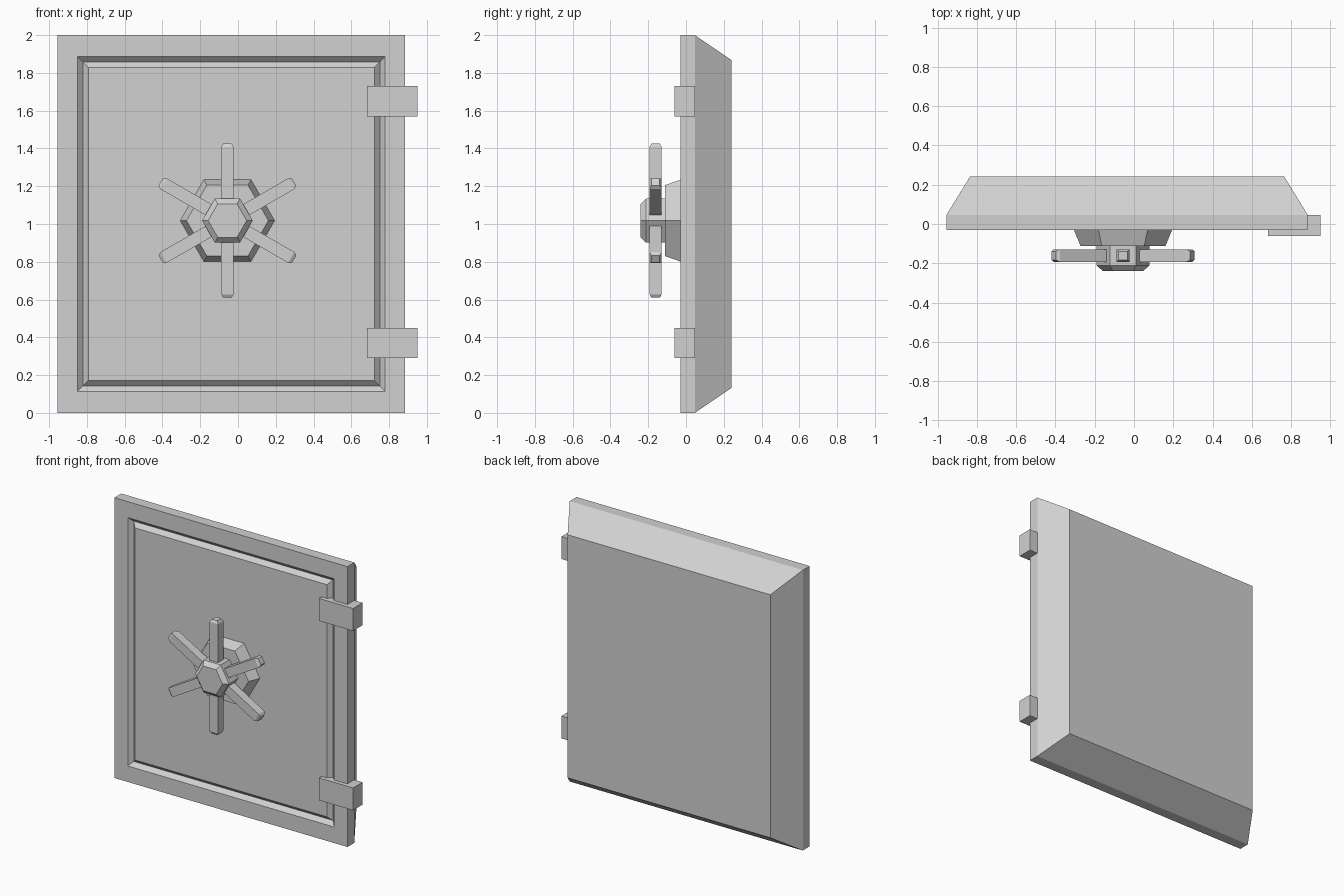
import bpy, bmesh, math
from mathutils import Vector, Matrix

cube = bpy.data.objects.get("Cube")
if cube:
    bpy.data.objects.remove(cube, do_unlink=True)

GREY = (0.64, 0.64, 0.64, 1)
steel = bpy.data.materials.new("grey steel")
steel.use_nodes = True
steel.diffuse_color = GREY
steel.node_tree.nodes["Principled BSDF"].inputs["Base Color"].default_value = GREY


def rect(half_x, half_z, y):
    """Rectangular cross-section facing the front."""
    return [Vector((sx * half_x, y, sz * half_z))
            for sx, sz in ((-1, -1), (1, -1), (1, 1), (-1, 1))]


def hexagon(radius, y):
    """Six-sided cross-section with flat top and bottom."""
    return [Vector((radius * math.cos(math.radians(a)), y, radius * math.sin(math.radians(a))))
            for a in range(0, 360, 60)]


def loft(name, rings, matrix):
    """Join successive cross-sections into a closed, flat-shaded solid."""
    bm = bmesh.new()
    loops = [[bm.verts.new(p) for p in ring] for ring in rings]
    for a, b in zip(loops, loops[1:]):
        n = len(a)
        for i in range(n):
            j = (i + 1) % n
            bm.faces.new((a[i], a[j], b[j], b[i]))
    bm.faces.new(loops[0])
    bm.faces.new(loops[-1])
    bmesh.ops.recalc_face_normals(bm, faces=bm.faces)
    mesh = bpy.data.meshes.new(name)
    bm.to_mesh(mesh)
    bm.free()
    mesh.materials.append(steel)
    obj = bpy.data.objects.new(name, mesh)
    obj.matrix_world = matrix
    bpy.context.collection.objects.link(obj)
    return obj


# Door: front panel, V groove, frame, edge and tapered back
FRONT, EDGE, BACK = -0.03, 0.047, 0.242
loft("door", [
    rect(0.757, 0.828, FRONT),
    rect(0.786, 0.857, FRONT + 0.028),
    rect(0.814, 0.886, FRONT),
    rect(0.92, 1.0, FRONT),
    rect(0.92, 1.0, EDGE),
    rect(0.80, 0.867, BACK),
], Matrix.Translation((-0.035, 0, 1)))

# Hinges on the left edge
for label, z in (("upper", 1.65), ("lower", 0.37)):
    loft(label + "_hinge", [rect(0.134, 0.08, -0.06), rect(0.134, 0.08, EDGE)],
         Matrix.Translation((0.816, 0, z)))

# Wheel: collar, hub and six spokes
centre = Matrix.Translation((-0.056, 0, 1.018))
loft("wheel_collar", [hexagon(0.25, FRONT), hexagon(0.217, -0.111)], centre)
loft("wheel_hub", [hexagon(0.134, -0.10), hexagon(0.134, -0.212), hexagon(0.102, -0.24)], centre)

# Each spoke is lofted along local y, then swung upright and around the hub
upright = Matrix.Translation((0, -0.161, 0)) @ Matrix.Rotation(math.pi / 2, 4, 'X')
for i in range(6):
    loft("wheel_spoke_%d" % (i + 1),
         [rect(0.033, 0.032, 0.08), rect(0.033, 0.032, 0.39), rect(0.022, 0.022, 0.408)],
         centre @ Matrix.Rotation(i * math.pi / 3, 4, 'Y') @ upright)
